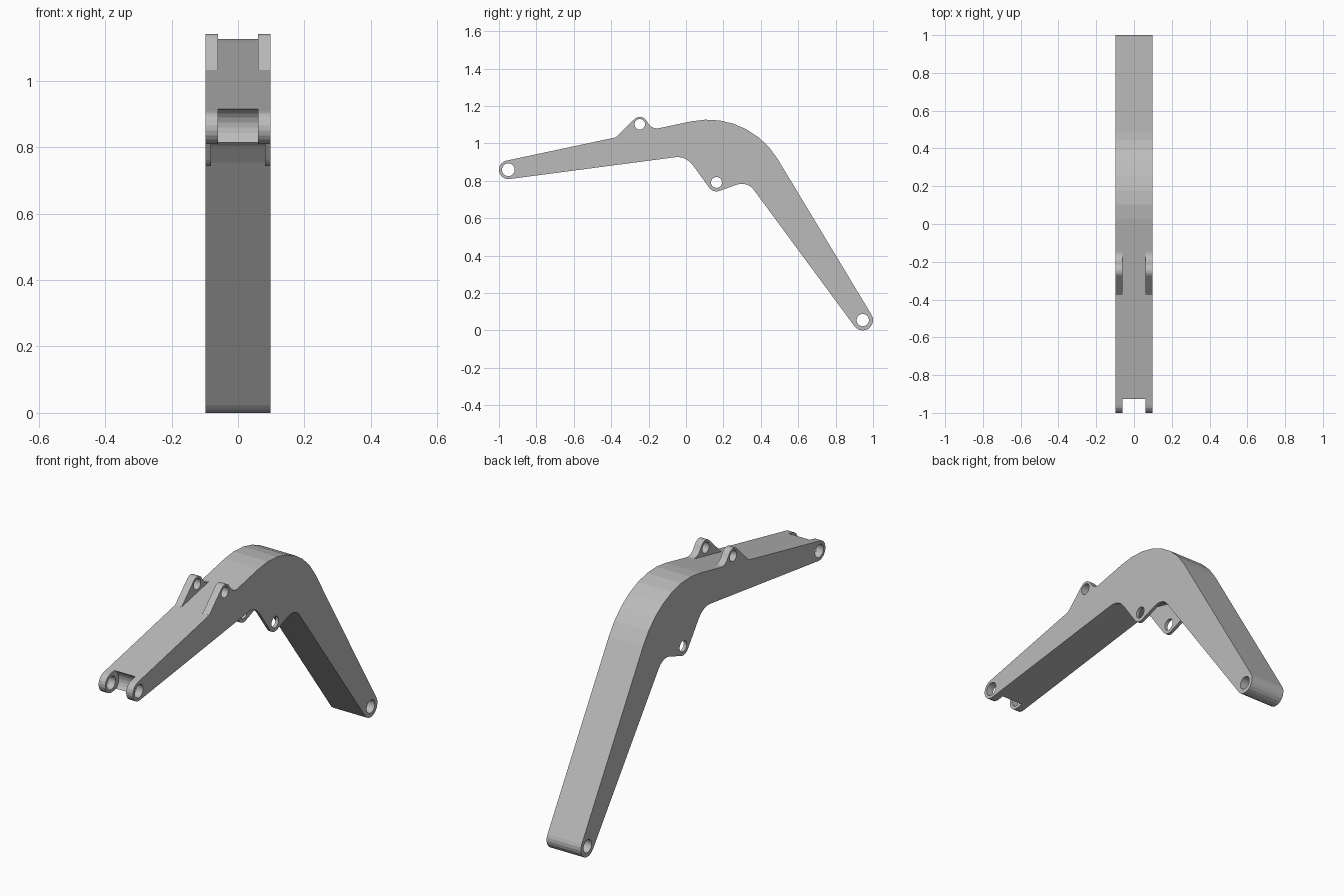
import bpy, bmesh
from math import cos, sin, radians
from mathutils import Vector

cube = bpy.data.objects.get("Cube")
if cube:
    bpy.data.objects.remove(cube)

HALF = 0.098      # half width of the arm
GAP = 0.06        # half gap of the upper lugs and front fork

grey = bpy.data.materials.new("cast grey")
grey.use_nodes = True
grey.diffuse_color = (0.5, 0.5, 0.5, 1)
grey.node_tree.nodes["Principled BSDF"].inputs["Base Color"].default_value = (0.5, 0.5, 0.5, 1)


def arc(centre, r, a0, a1, n):
    """Points on a circle in the side plane, angles in degrees."""
    angles = [radians(a0 + (a1 - a0) * i / n) for i in range(n + 1)]
    return [Vector((centre[0] + r * cos(a), centre[1] + r * sin(a))) for a in angles]


def fillet(before, corner, after, t, n):
    """Round a corner with a true arc that starts t away from it."""
    p, c, q = Vector(before), Vector(corner), Vector(after)
    u, v = (p - c).normalized(), (q - c).normalized()
    half = u.angle(v) / 2
    r = t * sin(half) / cos(half)
    centre = c + (u + v).normalized() * (t / cos(half))
    start, end = c + u * t - centre, c + v * t - centre
    turn = start.angle(end)
    return [centre + (start * sin((1 - i / n) * turn) + end * sin(i / n * turn)) / sin(turn)
            for i in range(n + 1)]


def prism(name, outline, x0, x1):
    """Extrude a side outline across x."""
    bm = bmesh.new()
    face = bm.faces.new([bm.verts.new((x0, p[0], p[1])) for p in outline])
    ext = bmesh.ops.extrude_face_region(bm, geom=[face])["geom"]
    moved = [g for g in ext if isinstance(g, bmesh.types.BMVert)]
    bmesh.ops.translate(bm, verts=moved, vec=(x1 - x0, 0, 0))
    bmesh.ops.recalc_face_normals(bm, faces=bm.faces)
    mesh = bpy.data.meshes.new(name)
    bm.to_mesh(mesh)
    bm.free()
    mesh.materials.append(grey)
    obj = bpy.data.objects.new(name, mesh)
    bpy.context.collection.objects.link(obj)
    return obj


def combine(target, tool, operation):
    """Apply a boolean and drop the tool object."""
    mod = target.modifiers.new("cut", "BOOLEAN")
    mod.object, mod.operation, mod.solver = tool, operation, "EXACT"
    bpy.context.view_layer.objects.active = target
    bpy.ops.object.modifier_apply(modifier=mod.name)
    bpy.data.objects.remove(tool)


# Pin centres and the corners where the straight edges would meet
front_pin, rear_pin = (-0.95, 0.859), (0.945, 0.055)
top_pin, under_pin = (-0.247, 1.102), (0.163, 0.791)
top_corner, under_corner = (0.33, 1.182), (0.208, 0.961)

# Bent arm
front_tip = arc(front_pin, 0.05, 102, 277.6, 10)
rear_tip = arc(rear_pin, 0.055, -143.7, 31, 10)
outline = front_tip
outline = outline + fillet(front_tip[-1], under_corner, rear_tip[0], 0.257, 7)
outline = outline + rear_tip
outline = outline + fillet(rear_tip[-1], top_corner, front_tip[0], 0.31, 7)
arm = prism("bent_arm", outline, -HALF, HALF)

# Upper lug outline
foot_front, foot_back = (-0.375, 1.0325), (-0.178, 1.074)
lug_tip = arc(top_pin, 0.04, 135, 35, 7)
upper = [Vector(foot_front)] + lug_tip
upper += fillet(lug_tip[-1], foot_back, top_corner, 0.035, 5)
upper += [Vector((-0.14, 1.0)), Vector((-0.36, 1.0))]

# Lower lug outline
lug_tip = arc(under_pin, 0.048, -143.7, -70, 6)
lower = fillet(front_tip[-1], (0.0, 0.934), lug_tip[0], 0.06, 5) + lug_tip
lower += fillet(lug_tip[-1], (0.327, 0.80), rear_tip[0], 0.06, 5)
lower += [Vector((0.38, 0.85)), Vector((0.2, 0.98)), Vector((-0.04, 0.97))]

# Lug pairs on both sides
for side in (-1, 1):
    combine(arm, prism("upper_lug", upper, side * GAP, side * HALF), "UNION")
    combine(arm, prism("lower_lug", lower, side * 0.081, side * HALF), "UNION")

# Rounded notch that makes the front fork
combine(arm, prism("fork_notch", arc(front_pin, 0.061, 0, 345, 23), -GAP, GAP), "DIFFERENCE")

# Pin bores: the lower pin passes only through the thin lugs
for pin, radius in ((front_pin, 0.034), (rear_pin, 0.033), (top_pin, 0.028), (under_pin, 0.029)):
    combine(arm, prism("pin_bore", arc(pin, radius, 0, 345, 23), -0.2, 0.2), "DIFFERENCE")
